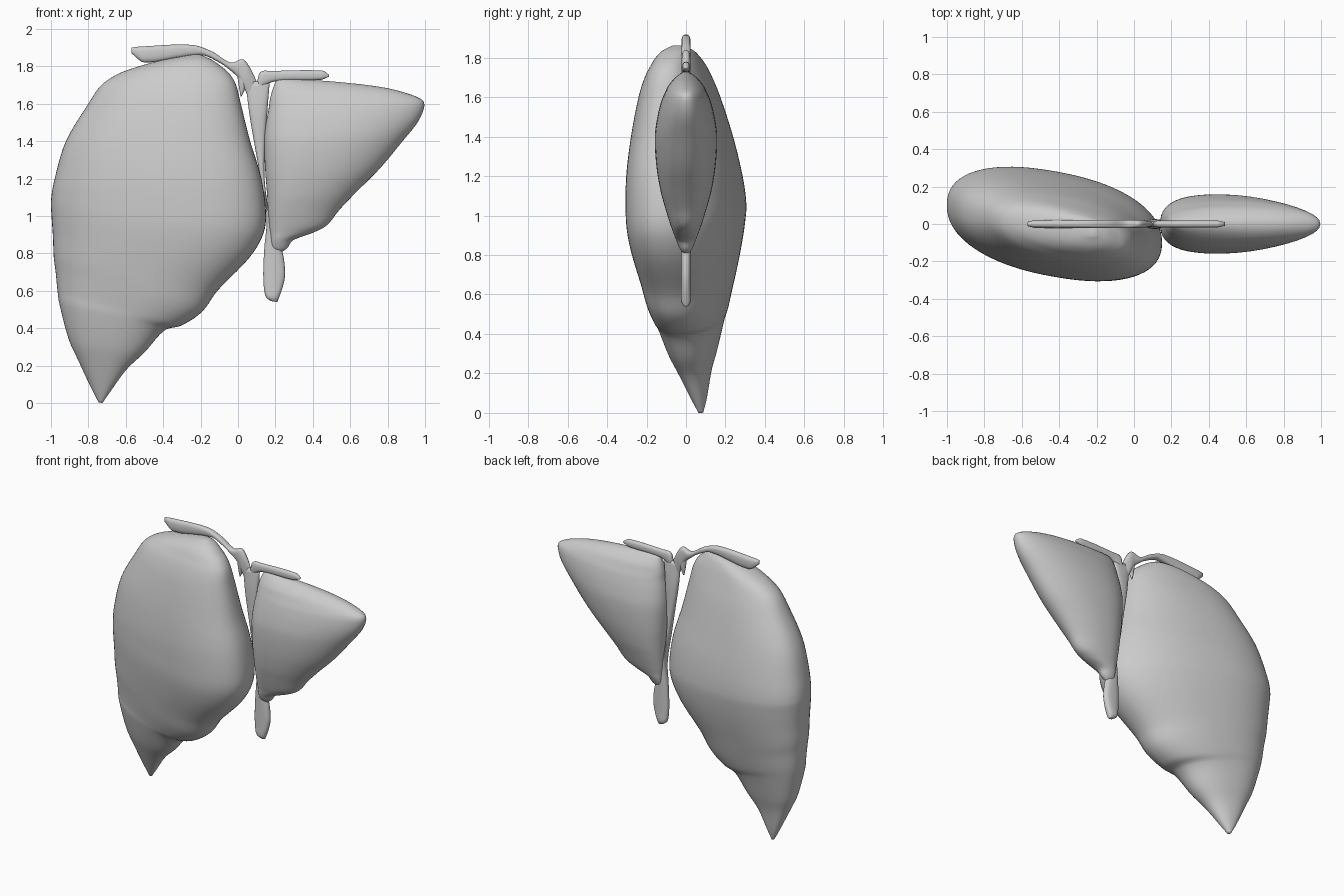
import bpy, bmesh, math


def spline(rows, steps):
    """Smooth curve through rows, spaced by the distance between them."""
    knots = [0.0]
    for a, b in zip(rows, rows[1:]):
        knots.append(knots[-1] + math.dist(a, b))
    last = len(rows) - 1
    tang = []
    for i in range(last + 1):
        a, b = max(0, i - 1), min(last, i + 1)
        tang.append([(q - p) / (knots[b] - knots[a]) for p, q in zip(rows[a], rows[b])])
    out = []
    for i in range(last):
        d = knots[i + 1] - knots[i]
        for s in range(steps):
            t = s / steps
            h1, h2 = 2 * t ** 3 - 3 * t * t + 1, t ** 3 - 2 * t * t + t
            h3, h4 = 1 - h1, t ** 3 - t * t
            out.append([h1 * p + h2 * d * m + h3 * q + h4 * d * n for p, m, q, n
                        in zip(rows[i], tang[i], rows[i + 1], tang[i + 1])])
    return out + [rows[-1]]


def loft(name, rows, sides=48, steps=5, shear=0.0, skew=0.0, power=1.0):
    """Loft rounded sections; each row = x1, z1, x2, z2, half depth, y centre."""
    bm = bmesh.new()
    rings = []
    for x1, z1, x2, z2, h, yc in spline(rows, steps):
        ring = []
        for k in range(sides):
            t = 2 * math.pi * k / sides
            c, s = (math.copysign(abs(v) ** power, v) for v in (math.cos(t), math.sin(t)))
            u = c - skew * s * s
            dx, dz = (x2 - x1) / 2 * u, (z2 - z1) / 2 * u
            y = yc + h * s + shear * dx
            ring.append(bm.verts.new(((x1 + x2) / 2 + dx, y, (z1 + z2) / 2 + dz)))
        rings.append(ring)
    for a, b in zip(rings, rings[1:]):
        for k in range(sides):
            n = (k + 1) % sides
            bm.faces.new((a[k], a[n], b[n], b[k]))
    bm.faces.new(rings[0])
    bm.faces.new(rings[-1])
    bmesh.ops.recalc_face_normals(bm, faces=bm.faces)
    for f in bm.faces:
        f.smooth = True
    me = bpy.data.meshes.new(name)
    bm.to_mesh(me)
    bm.free()
    ob = bpy.data.objects.new(name, me)
    bpy.context.collection.objects.link(ob)
    return ob


# large lobe: left x, z, right x, z, half depth, y centre
big = [
    (-.745, .003, -.725, 0, .012, .075), (-.785, .08, -.69, .05, .035, .068),
    (-.86, .24, -.595, .18, .08, .046), (-.905, .34, -.50, .27, .115, .035),
    (-.955, .53, -.39, .39, .16, .027), (-.965, .6, -.30, .415, .177, .025),
    (-.975, .7, -.19, .49, .202, .018), (-.985, .78, -.11, .6, .225, .014),
    (-.99, .9, .055, .77, .258, .004), (-.997, 1.0, .13, .89, .276, 0),
    (-1.0, 1.08, .15, 1.0, .282, 0), (-.98, 1.2, .125, 1.2, .272, -.008),
    (-.92, 1.4, .065, 1.4, .238, -.02), (-.80, 1.6, .015, 1.6, .19, -.033),
    (-.73, 1.7, -.01, 1.7, .155, -.038), (-.64, 1.76, -.045, 1.76, .127, -.038),
    (-.53, 1.8, -.09, 1.8, .105, -.04), (-.40, 1.835, -.14, 1.835, .075, -.04),
    (-.25, 1.862, -.2, 1.862, .025, -.04)]
loft("large_lobe", big, 72, shear=-.174, power=.88)

# small lobe: z, left x, right x, half depth
small = [
    (.81, .2, .24, .015), (.83, .18, .265, .03), (.87, .175, .295, .048),
    (.91, .17, .40, .063), (.95, .165, .475, .078), (1.03, .16, .54, .103),
    (1.12, .155, .625, .128), (1.25, .145, .755, .15), (1.4, .14, .88, .158),
    (1.5, .15, .96, .145), (1.58, .165, .995, .125), (1.62, .17, .985, .108),
    (1.66, .18, .89, .088), (1.69, .19, .76, .063), (1.715, .2, .55, .035),
    (1.73, .21, .35, .012)]
loft("small_lobe", [(a, z, b, z, h, 0) for z, a, b, h in small], skew=.17, power=.9)

# thin membranes: lower x, z, upper x, z
left_band = [
    (-.57, 1.87, -.57, 1.90), (-.5, 1.82, -.53, 1.905), (-.2, 1.86, -.25, 1.915),
    (-.1, 1.82, -.14, 1.88), (-.05, 1.785, -.04, 1.82), (0, 1.74, .025, 1.838),
    (.03, 1.69, .06, 1.80), (.06, 1.62, .1, 1.72)]
right_band = [
    (.10, 1.66, .10, 1.71), (.13, 1.69, .12, 1.77), (.2, 1.72, .18, 1.775),
    (.44, 1.727, .45, 1.777), (.487, 1.745, .487, 1.755)]
stem = [
    (.04, 1.72, .17, 1.72), (.06, 1.55, .16, 1.6), (.085, 1.4, .147, 1.4),
    (.12, 1.2, .142, 1.2), (.153, 1.0, .172, 1.0), (.14, .82, .235, .82),
    (.135, .7, .252, .7), (.138, .62, .242, .63), (.15, .565, .22, .565),
    (.175, .545, .21, .54)]
for name, rows, depth in (("left_band", left_band, .022), ("right_band", right_band, .018),
                          ("stem", stem, .025)):
    last = len(rows) - 1
    loft(name, [(*r, depth * (.5 if i in (0, last) else 1), 0)
                for i, r in enumerate(rows)], 24, power=.8)

# short pointed flap beside the stem
loft("flap", [(-.005, 1.76, .05, 1.76, .018, 0), (.003, 1.7, .045, 1.7, .016, 0),
              (.014, 1.64, .02, 1.64, .006, 0)], 16)
